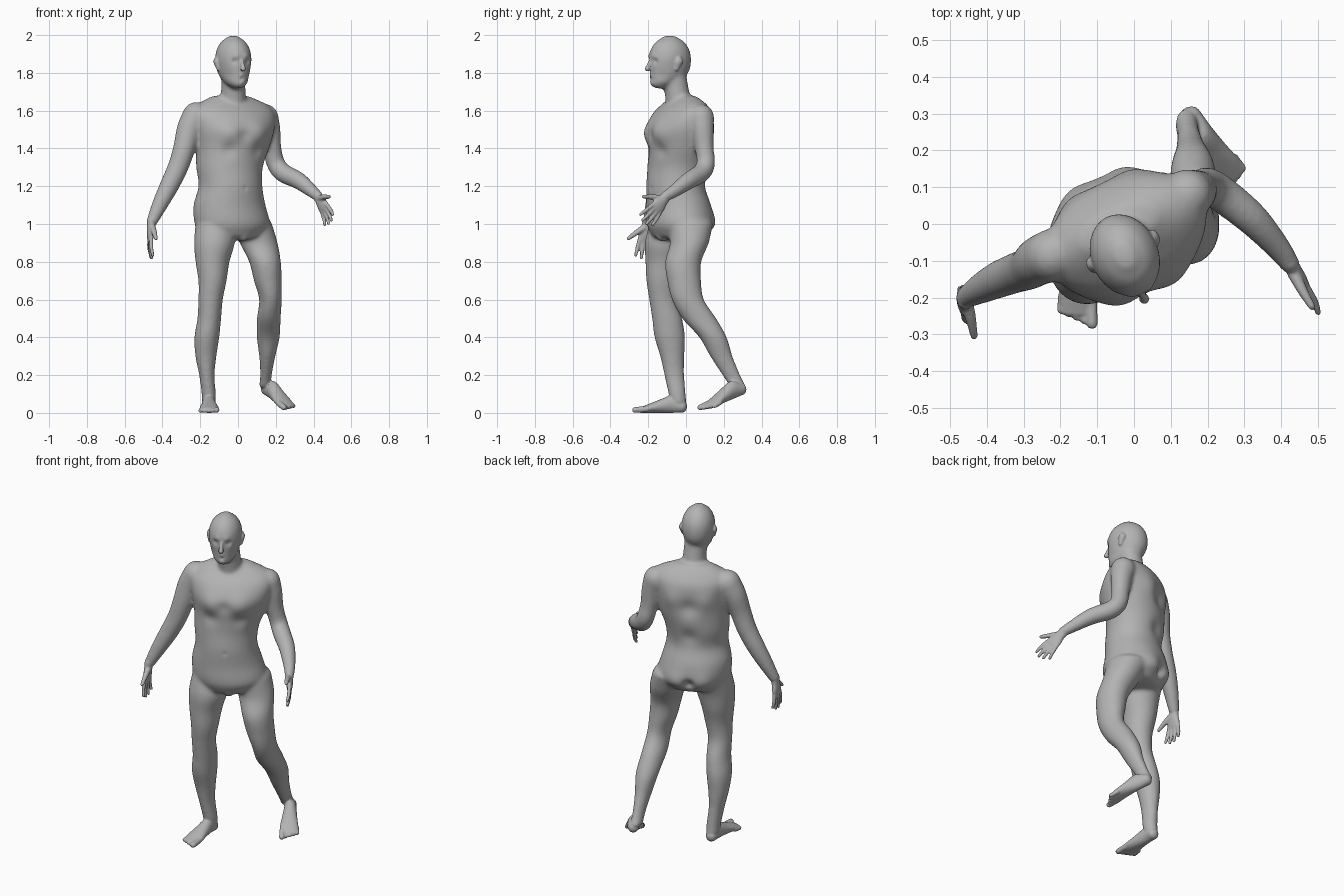
import bpy, bmesh, math
from mathutils import Vector, Matrix

cube = bpy.data.objects.get("Cube")
if cube:
    bpy.data.objects.remove(cube, do_unlink=True)

YAW = math.radians(24)
X, Y, Z = Vector((1, 0, 0)), Vector((0, 1, 0)), Vector((0, 0, 1))
TURN = Matrix.Rotation(YAW, 4, 'Z')
HEAD = Matrix.Translation((-.025, -.085, 0)) @ TURN
CHEST = Matrix.Translation((-.03, -.035, 0)) @ TURN


def spline(rows, steps=4):
    """Smoothly interpolate rows of x, y, z, half width, half depth."""
    k = [Vector(list(r) + [r[-1]] * (5 - len(r))) for r in rows]
    k = [k[0] * 2 - k[1]] + k + [k[-1] * 2 - k[-2]]
    out = []
    for a, b, c, d in zip(k, k[1:], k[2:], k[3:]):
        for i in range(steps):
            t = i / steps
            out.append((b * 2 + (c - a) * t + (a * 2 - b * 5 + c * 4 - d) * t ** 2
                        + (b * 3 - a - c * 3 + d) * t ** 3) * .5)
    return out + [k[-2]]


def loft(bm, rows, axes=None, cap=1.0, mat=Matrix(), sides=24):
    """Skin elliptical sections along a path, with rounded ends."""
    pts = spline(rows)
    pos = [Vector(p[:3]) for p in pts]
    rings = []
    for i, p in enumerate(pts):
        tan = (pos[min(i + 1, len(pos) - 1)] - pos[max(i - 1, 0)]).normalized()
        if axes:
            u, v = axes
            n = u.cross(v).normalized()
            n = n if n.dot(tan) > 0 else -n
        else:
            n = tan
            u = n.cross(X if abs(n.x) < .8 else Y).normalized()
            v = n.cross(u)
        rings.append((pos[i], max(p[3], .002), max(p[4], .002), u, v, n))

    def dome(ring, sign):
        c, a, b, u, v, n = ring
        return [(c + n * sign * cap * min(a, b) * math.sin(q), a * math.cos(q), b * math.cos(q), u, v, n)
                for q in (.4, .8, 1.2, 1.45)]
    rings = dome(rings[0], -1)[::-1] + rings + dome(rings[-1], 1)
    loops = []
    for c, a, b, u, v, n in rings:
        angles = [math.tau * j / sides for j in range(sides)]
        loops.append([bm.verts.new(mat @ (c + u * a * math.cos(q) + v * b * math.sin(q))) for q in angles])
    for lo, hi in zip(loops, loops[1:]):
        for j in range(sides):
            k = (j + 1) % sides
            bm.faces.new((lo[j], lo[k], hi[k], hi[j]))
    bm.faces.new(loops[0][::-1])
    bm.faces.new(loops[-1])


def fuse(bm, obj, voxel, rounds):
    """Merge overlapping closed shapes into one smooth skin."""
    bmesh.ops.recalc_face_normals(bm, faces=bm.faces)
    bm.to_mesh(obj.data)
    bm.free()
    remesh = obj.modifiers.new("skin", 'REMESH')
    remesh.mode = 'VOXEL'
    remesh.voxel_size = voxel
    smooth = obj.modifiers.new("soften", 'SMOOTH')
    smooth.factor = .5
    smooth.iterations = rounds
    deps = bpy.context.evaluated_depsgraph_get()
    deps.update()
    mesh = bpy.data.meshes.new_from_object(obj.evaluated_get(deps))
    obj.modifiers.clear()
    obj.data = mesh


body = bpy.data.objects.new("body", bpy.data.meshes.new("body"))
bpy.context.collection.objects.link(body)
bm = bmesh.new()
turned = (TURN @ X, TURN @ Y)

# Torso
loft(bm, [(-.04, -.01, 1.67, .12, .06), (-.03, -.01, 1.63, .2, .1), (-.025, -.02, 1.58, .232, .14),
          (-.02, -.035, 1.5, .222, .163), (-.03, -.035, 1.4, .2, .16), (-.045, -.045, 1.3, .18, .155),
          (-.04, -.055, 1.2, .172, .152), (-.045, -.04, 1.1, .195, .165), (-.03, -.035, 1, .205, .165),
          (-.03, -.04, .94, .165, .135)], turned, .2, sides=40)
loft(bm, [(.015, -.1, .99, .04), (.025, -.125, .94, .034)])

# Neck and head
loft(bm, [(-.025, -.025, 1.58, .075), (-.025, -.045, 1.68, .066), (-.025, -.065, 1.8, .064)])
loft(bm, [(0, 0, 1.987, .034, .042), (0, 0, 1.962, .064, .08), (0, 0, 1.92, .086, .107),
          (0, 0, 1.87, .092, .116), (0, -.002, 1.82, .085, .111), (0, -.014, 1.78, .074, .096),
          (0, -.04, 1.745, .056, .069), (0, -.055, 1.728, .036, .045)], (X, Y), .3, HEAD, 40)

# Legs
loft(bm, [(-.125, -.075, 1, .1, .12), (-.125, -.105, .9, .108, .113), (-.135, -.115, .8, .09, .1),
          (-.135, -.125, .7, .075, .085), (-.145, -.122, .6, .065, .073), (-.152, -.1, .5, .063, .08),
          (-.165, -.086, .4, .066, .081), (-.17, -.073, .3, .056, .064), (-.165, -.062, .2, .041, .053),
          (-.155, -.047, .1, .038, .046), (-.155, -.04, .05, .036, .043)], (X, Y), .3)
loft(bm, [(.08, .02, 1, .1, .12), (.11, .018, .9, .1, .103), (.143, -.015, .8, .084, .096),
          (.158, -.01, .7, .074, .09), (.172, .01, .6, .06, .085), (.163, .07, .5, .063, .091),
          (.16, .143, .4, .061, .073), (.155, .187, .3, .043, .06), (.148, .24, .2, .031, .048),
          (.143, .275, .14, .033, .044)], (X, Y), .4)

# Arms
loft(bm, [(-.222, -.085, 1.575, .072), (-.258, -.1, 1.5, .067), (-.285, -.12, 1.4, .059),
          (-.318, -.132, 1.3, .055), (-.365, -.15, 1.2, .051), (-.415, -.175, 1.1, .042),
          (-.457, -.2, 1.01, .03)])
loft(bm, [(.145, .08, 1.565, .07), (.165, .088, 1.5, .06), (.18, .097, 1.4, .05), (.2, .105, 1.32, .049),
          (.24, .08, 1.27, .05), (.32, .015, 1.23, .046), (.39, -.062, 1.175, .035),
          (.425, -.11, 1.145, .028)])
fuse(bm, body, .01, 8)
bm = bmesh.new()
bm.from_mesh(body.data)


# Hands: local x runs to the thumb, y to the fingertips, z to the palm side
def hand(wrist, fingers, thumb, palm):
    d = Vector(fingers).normalized()
    t = Vector(thumb)
    t = (t - d * t.dot(d)).normalized()
    mat = Matrix.Translation(wrist) @ Matrix((t, d, d.cross(t) * palm)).transposed().to_4x4()
    loft(bm, [(0, -.02, 0, .028, .023), (0, .02, 0, .03, .021), (0, .06, 0, .041, .018),
              (0, .09, 0, .041, .013)], (X, Z), .5, mat)
    for i, length in enumerate((.08, .092, .086, .066)):
        a = .031 - .0205 * i
        loft(bm, [(a, .08, 0, .0115), (a * 1.3, .09 + length / 2, .003, .0105),
                  (a * 1.5, .09 + length, .012, .0085)], mat=mat, sides=12)
    loft(bm, [(.015, .02, .006, .018), (.055, .05, .012, .0145), (.095, .085, .016, .01)], mat=mat, sides=12)


hand((-.46, -.205, 1), (-.06, -.1, -1), (.15, -1, 0), -1)
hand((.425, -.11, 1.14), (.4, -.57, -.72), (.38, -.58, .7), 1)


# Feet: heel at the origin, toes along -y, big toe towards +x
def foot(mat):
    loft(bm, [(0, -.03, .034, .032, .033), (0, -.08, .047, .034, .047), (.002, -.15, .035, .043, .035),
              (.003, -.21, .023, .052, .023), (.003, -.25, .015, .048, .015)], (X, Z), .8, mat)
    for i in range(5):
        x, r = .041 - .021 * i, .016 if i == 0 else .0115
        loft(bm, [(x * .95, -.22 + .004 * i, r + .004, r), (x, -.28 + .009 * i, r, r)], mat=mat, sides=12)


foot(Matrix.Translation((-.155, .01, 0)))
foot(Matrix.Translation((.13, .325, .105)) @ Matrix.Rotation(math.radians(33), 4, 'Z')
     @ Matrix.Rotation(math.radians(19), 4, 'X') @ Matrix.Scale(-1, 4, X))

# Nose and ears
loft(bm, [(0, -.108, 1.87, .009), (0, -.122, 1.845, .01), (0, -.13, 1.822, .0145)], mat=HEAD, sides=16)
for side in (-1, 1):
    loft(bm, [(side * .09, .012, 1.878, .011, .014), (side * .096, .012, 1.858, .011, .021),
              (side * .087, 0, 1.818, .009, .011)], (X, Y), .8, HEAD, 16)
fuse(bm, body, .0052, 3)


# Sculpted relief: sideways, forward, height, radius, push forward
def relief(frame, rows):
    out = TURN @ -Y
    spots = []
    for s, f, z, r, push in rows:
        spots += [(frame @ Vector((k * s, -f, z)), r, out * push) for k in ((1, -1) if s else (1,))]
    for v in body.data.vertices:
        move = Vector()
        for p, r, off in spots:
            if abs(v.co.z - p.z) < 3 * r:
                move += off * math.exp(-(v.co - p).length_squared / r ** 2)
        v.co += move


relief(HEAD, [(.034, .1, 1.862, .017, -.011), (.03, .108, 1.888, .02, .005), (0, .116, 1.788, .014, .006),
              (0, .11, 1.768, .01, -.005), (0, .105, 1.745, .02, .006), (.06, .07, 1.79, .025, -.005)])
relief(CHEST, [(.085, .14, 1.48, .06, .015), (0, .16, 1.47, .035, -.008), (.08, .14, 1.39, .04, -.01),
               (0, -.16, 1.45, .05, .016), (0, -.15, 1.27, .05, .014), (.1, -.14, 1.5, .06, -.012),
               (.085, -.15, 1, .07, -.02), (0, -.16, .99, .03, .025), (0, .15, 1.19, .013, -.01)])

# Skin colour and smooth shading
skin = bpy.data.materials.new("grey_skin")
skin.use_nodes = True
colour = (.45, .45, .45, 1)
skin.diffuse_color = colour
bsdf = next(n for n in skin.node_tree.nodes if n.type == 'BSDF_PRINCIPLED')
bsdf.inputs["Base Color"].default_value = colour
body.data.materials.clear()
body.data.materials.append(skin)
body.data.polygons.foreach_set("material_index", [0] * len(body.data.polygons))
body.data.polygons.foreach_set("use_smooth", [True] * len(body.data.polygons))
body.data.update()
